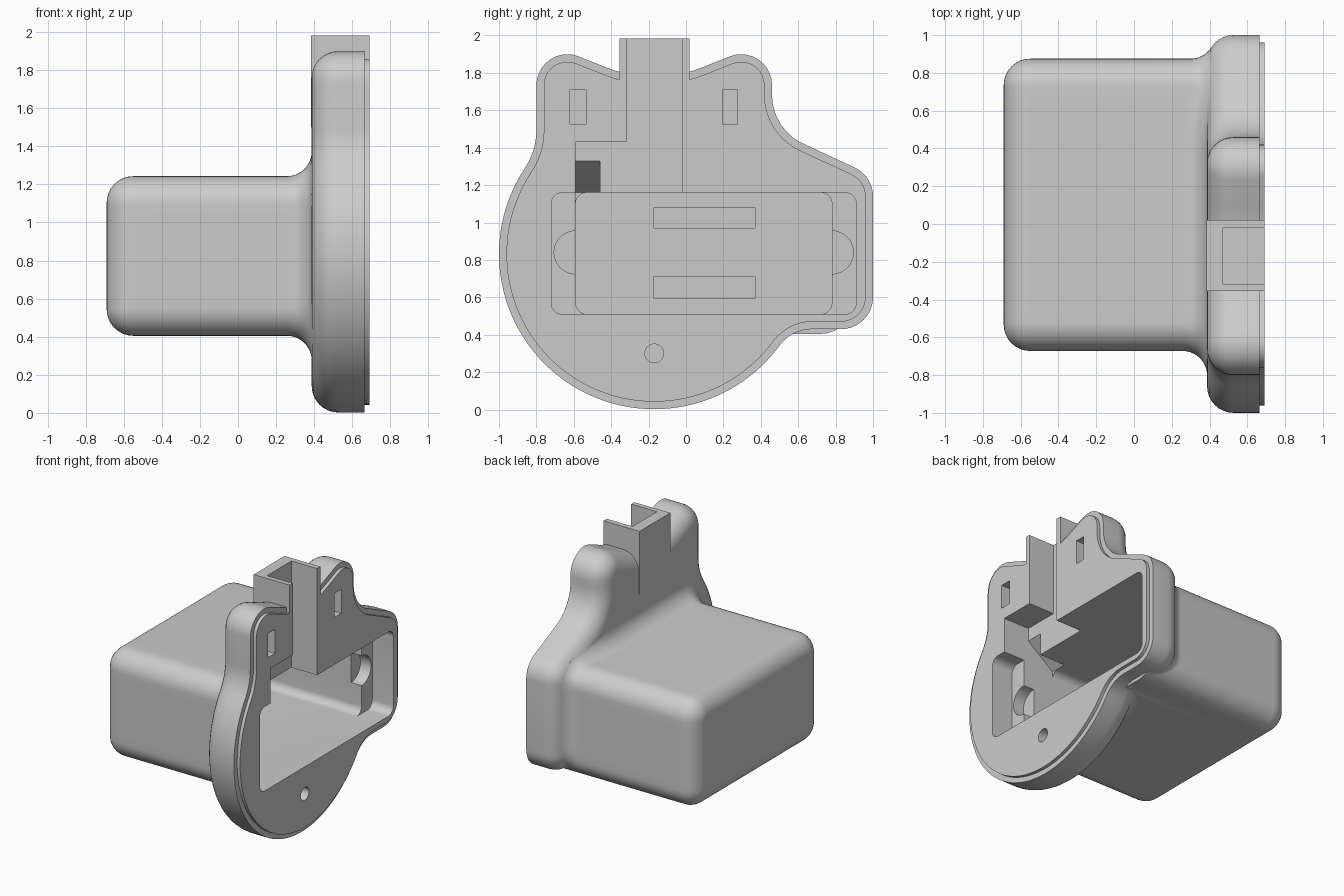
import bpy, bmesh, math
from mathutils import Vector, geometry

if "Cube" in bpy.data.objects:
    bpy.data.objects.remove(bpy.data.objects["Cube"])

R = 0.14  # edge rounding of both plate and box


def fillet(corners, n=10):
    """Round polygon corners given as (y, z, radius); radius 0 keeps the point."""
    out, m = [], len(corners)
    for i, (y, z, r) in enumerate(corners):
        p = Vector((y, z))
        if r == 0:
            out.append(p)
            continue
        a = (Vector(corners[i - 1][:2]) - p).normalized()
        b = (Vector(corners[(i + 1) % m][:2]) - p).normalized()
        half = a.angle(b) / 2
        c = p + (a + b).normalized() * r / math.sin(half)
        s = p + a * r / math.tan(half) - c
        e = p + b * r / math.tan(half) - c
        sweep = s.angle(e)
        for k in range(n + 1):
            t = k / n
            out.append(c + (s * math.sin((1 - t) * sweep) + e * math.sin(t * sweep)) / math.sin(sweep))
    return out


def subdivide(pts, step=0.05):
    out = []
    for i, p in enumerate(pts):
        q = pts[(i + 1) % len(pts)]
        n = max(1, math.ceil((q - p).length / step))
        out += [p.lerp(q, k / n) for k in range(n)]
    return out


def normals(pts):
    """Mitred outward normals of a clockwise outline."""
    res = []
    for i, p in enumerate(pts):
        d1 = (p - pts[i - 1]).normalized()
        d2 = (pts[(i + 1) % len(pts)] - p).normalized()
        n1, n2 = Vector((-d1.y, d1.x)), Vector((-d2.y, d2.x))
        res.append((n1 + n2) / (1 + n1.dot(n2)))
    return res


def loft(name, rings):
    bm = bmesh.new()
    vr = [[bm.verts.new(v) for v in ring] for ring in rings]
    n = len(vr[0])
    for a, b in zip(vr, vr[1:]):
        for i in range(n):
            j = (i + 1) % n
            bm.faces.new((a[i], a[j], b[j], b[i]))
    bm.faces.new(vr[0])
    bm.faces.new(vr[-1])
    bmesh.ops.recalc_face_normals(bm, faces=bm.faces)
    me = bpy.data.meshes.new(name)
    bm.to_mesh(me)
    bm.free()
    ob = bpy.data.objects.new(name, me)
    bpy.context.collection.objects.link(ob)
    return ob


def prism(name, pts, x0, x1):
    return loft(name, [[(x, p[0], p[1]) for p in pts] for x in (x0, x1)])


def rect(y0, y1, z0, z1, r=0.0):
    return fillet([(y0, z0, r), (y0, z1, r), (y1, z1, r), (y1, z0, r)])


def disc(y, z, r, n=40):
    return [(y + r * math.cos(2 * math.pi * k / n), z + r * math.sin(2 * math.pi * k / n)) for k in range(n)]


def combine(target, tool, op):
    mod = target.modifiers.new("bool", 'BOOLEAN')
    mod.operation, mod.object, mod.solver = op, tool, 'EXACT'
    bpy.context.view_layer.objects.active = target
    bpy.ops.object.modifier_apply(modifier=mod.name)
    bpy.data.objects.remove(tool)


# Plate outline: big round bottom, two ears, one side shoulder
arc = [(-0.17 + 0.83 * math.cos(math.radians(a)), 0.832 + 0.83 * math.sin(math.radians(a)), 0)
       for a in [-37 - 176 * k / 56 for k in range(57)]]
outline = fillet(arc + [(-0.80, 1.387, 0.37), (-0.80, 1.978, 0.165), (-0.17, 1.727, 0.69),
                        (0.46, 1.978, 0.165), (0.46, 1.498, 0.29), (1.0, 1.249, 0.17),
                        (1.0, 0.43, 0.17), (0.566, 0.43, 0.22)])
o_norm = normals(outline)


def plate_ring(x, inset):
    return [(x, *(p - n * inset)) for p, n in zip(outline, o_norm)]


# Plate with rounded back edge and a stepped front lip
steps = [math.pi / 2 * k / 8 for k in range(9)]
body = loft("housing", [plate_ring(0.387 + R * (1 - math.cos(t)), R * (1 - math.sin(t))) for t in steps]
            + [plate_ring(0.665, 0), plate_ring(0.665, 0.04), plate_ring(0.69, 0.04)])


def depth_inside(p):
    """Signed distance from the plate outline, positive inside."""
    best, inside = 9.0, False
    for i, b in enumerate(outline):
        a = outline[i - 1]
        q, t = geometry.intersect_point_line(p, a, b)
        q = a.lerp(b, min(1, max(0, t)))
        best = min(best, (p - Vector(q[:2])).length)
        if (a.y > p.y) != (b.y > p.y) and p.x < a.x + (p.y - a.y) / (b.y - a.y) * (b.x - a.x):
            inside = not inside
    return best if inside else -best


# Rear box, its root flaring smoothly into the plate
box = subdivide(rect(-0.672, 0.875, 0.405, 1.243, 0.15))
b_norm = normals(box)
F = 0.13
rings = [[(-0.69 + R * (1 - math.sin(t)), *(p - n * R * (1 - math.cos(t)))) for p, n in zip(box, b_norm)]
         for t in reversed(steps)]
flare = []
for p in box:
    gap = min(F + R, max(0, F - (depth_inside(p) - R)))
    flare.append((0.387 + R - math.sqrt((F + R) ** 2 - gap ** 2), math.acos(gap / (F + R))))
for k in range(10):
    rings.append([(xc + F * math.sin(th * k / 9), *(p + n * F * (1 - math.cos(th * k / 9))))
                  for p, n, (xc, th) in zip(box, b_norm, flare)])
rings.append([(0.56, v[1], v[2]) for v in rings[-1]])
combine(body, loft("rear_box", rings), 'UNION')

# Cable chimney at the top
sq = lambda *a: [(a[0], a[2]), (a[0], a[3]), (a[1], a[3]), (a[1], a[2])]
combine(body, prism("chimney", sq(-0.355, 0.02, 1.5, 1.983), 0.383, 0.69), 'UNION')

# Cavity, recess, cable channel, slots, screw hole
cuts = [
    (rect(-0.59, 0.78, 0.51, 1.16, 0.06), -0.60, 0.8),
    (rect(-0.72, 0.91, 0.51, 1.16, 0.06), 0.51, 0.8),
    (disc(-0.59, 0.84, 0.115), 0.42, 0.6),
    (disc(0.78, 0.84, 0.115), 0.42, 0.6),
    (sq(-0.317, -0.02, 1.1, 2.1), 0.47, 0.8),
    (sq(-0.59, -0.30, 1.1, 1.43), 0.47, 0.8),
    (sq(-0.17, 0.37, 0.97, 1.08), -0.64, -0.5),
    (sq(-0.17, 0.37, 0.595, 0.71), -0.64, -0.5),
    (sq(-0.62, -0.535, 1.525, 1.71), 0.54, 0.8),
    (sq(0.195, 0.275, 1.525, 1.71), 0.54, 0.8),
    (disc(-0.17, 0.30, 0.05), 0.5, 0.8),
]
for pts, x0, x1 in cuts:
    combine(body, prism("cutter", pts, x0, x1), 'DIFFERENCE')

# Sloped wire passage from the channel into the cavity
wedge = [(0.50, 1.33), (0.47, 1.33), (0.25, 1.16), (0.25, 1.10), (0.50, 1.10)]
combine(body, loft("cutter", [[(x, y, z) for x, z in wedge] for y in (-0.59, -0.46)]), 'DIFFERENCE')

bpy.ops.object.select_all(action='DESELECT')
body.select_set(True)
bpy.context.view_layer.objects.active = body
bpy.ops.object.shade_smooth_by_angle(angle=math.radians(30))
